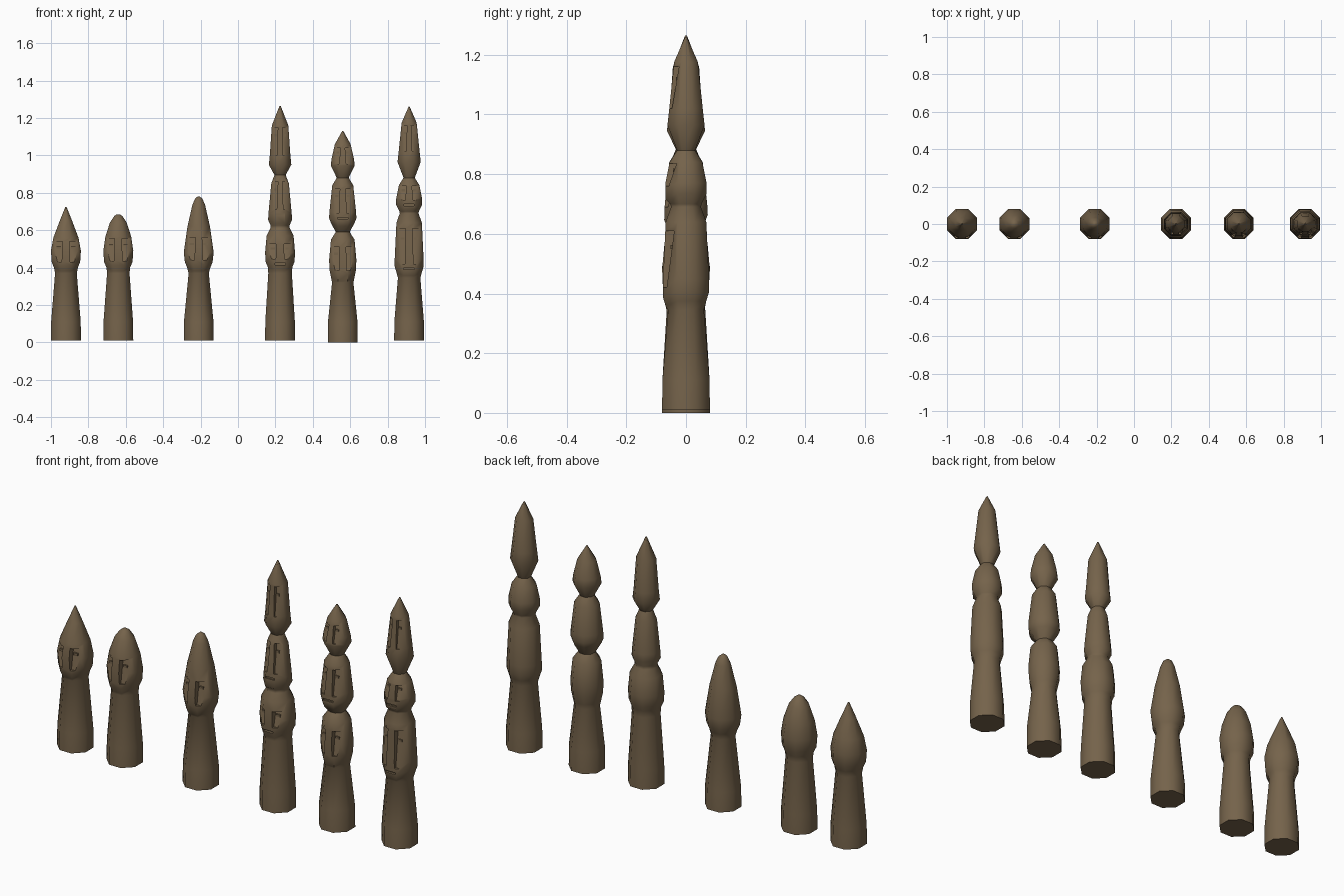
import bpy, bmesh, math
from mathutils import Vector

if "Cube" in bpy.data.objects:
    bpy.data.objects.remove(bpy.data.objects["Cube"])

wood = bpy.data.materials.new("dark brown wood")
wood.diffuse_color = (0.178, 0.125, 0.07, 1)
wood.use_nodes = True
wood.node_tree.nodes["Principled BSDF"].inputs["Base Color"].default_value = wood.diffuse_color


def add_object(name, bm, x):
    bmesh.ops.recalc_face_normals(bm, faces=bm.faces)
    me = bpy.data.meshes.new(name)
    bm.to_mesh(me)
    bm.free()
    me.materials.append(wood)
    ob = bpy.data.objects.new(name, me)
    ob.location.x = x
    bpy.context.collection.objects.link(ob)
    return ob


def radius_at(profile, z):
    for (r0, z0), (r1, z1) in zip(profile, profile[1:]):
        if z0 <= z <= z1:
            return r0 + (r1 - r0) * (z - z0) / (z1 - z0)
    return profile[-1][0]


def turned_body(profile, chins):
    """Eight-sided post; front corners of each chin ring hang lower."""
    bm = bmesh.new()
    rings = []
    for r, z in profile:
        ring = []
        for i in range(8):
            a = math.radians(22.5 + 45 * i)
            c = r / math.cos(math.radians(22.5))
            front = i in (5, 6)
            ring.append(bm.verts.new((c * math.cos(a), c * math.sin(a),
                                      z - (0.018 if front and z in chins else 0))))
        rings.append(ring)
    for lo, hi in zip(rings, rings[1:]):
        for i in range(8):
            j = (i + 1) % 8
            bm.faces.new((lo[i], lo[j], hi[j], hi[i]))
    bm.faces.new(rings[0][::-1])
    bm.faces.new(rings[-1])
    return bm


def block(bm, low, high):
    """Six-sided solid between two rectangles (x0, x1, y0, y1, z)."""
    vs = []
    for x0, x1, y0, y1, z in (low, high):
        vs += [bm.verts.new(p) for p in ((x0, y0, z), (x1, y0, z), (x1, y1, z), (x0, y1, z))]
    for f in ((3, 2, 1, 0), (4, 5, 6, 7), (0, 1, 5, 4), (1, 2, 6, 5), (2, 3, 7, 6), (3, 0, 4, 7)):
        bm.faces.new([vs[i] for i in f])


def smooth(ob):
    bpy.ops.object.select_all(action='DESELECT')
    ob.select_set(True)
    bpy.context.view_layer.objects.active = ob
    bpy.ops.object.shade_smooth_by_angle(angle=math.radians(46))


def totem(name, x, profile, chins, faces):
    body = add_object(name, turned_body(profile, chins), x)
    cut, eyes = bmesh.new(), bmesh.new()
    for lo, hi, mouth in faces:
        rl, rh = radius_at(profile, lo), radius_at(profile, hi)
        for s in (-1, 1):
            # sloping cheek hollow beside the nose, deepest below the brow
            def rect(r, inner, floor, z):
                a, b = sorted((s * inner * r, s * 1.0 * r))
                return (a, b, -0.13, floor * r, z)
            block(cut, rect(rl, 0.30, -0.84, lo), rect(rh, 0.27, -0.57, hi))
            # small raised eye
            z = lo + (hi - lo) * 0.72
            r = radius_at(profile, z)
            y = -0.66 * r
            a, b = sorted((s * 0.36 * r, s * 0.66 * r))
            block(eyes, (a, b, y - 0.004, y + 0.012, z - 0.007),
                  (a, b, y - 0.004, y + 0.012, z + 0.005))
        if mouth:
            z = lo - 0.03
            r = radius_at(profile, z)
            block(cut, (-0.4 * r, 0.4 * r, -0.13, -0.9 * r, z),
                  (-0.4 * r, 0.4 * r, -0.13, -0.9 * r, z + 0.009))
    cutter = add_object("carving_cutter", cut, x)
    cutter.hide_render = True
    mod = body.modifiers.new("carve", 'BOOLEAN')
    mod.operation, mod.solver, mod.object = 'DIFFERENCE', 'EXACT', cutter
    dg = bpy.context.evaluated_depsgraph_get()
    carved = bpy.data.meshes.new_from_object(body.evaluated_get(dg))
    body.modifiers.clear()
    body.data = carved
    bpy.data.objects.remove(cutter)
    smooth(body)
    add_object(name + "_eyes", eyes, x)


def foot(z):
    return [(0.08, z), (0.079, 0.11)]


# short single-face posts
totem("pointed_post", -0.92,
      foot(0.01) + [(0.058, 0.37), (0.064, 0.40), (0.076, 0.43), (0.08, 0.49), (0.067, 0.56),
                    (0.033, 0.65), (0.003, 0.725)],
      (0.40, 0.43), [(0.43, 0.54, False)])
totem("domed_post", -0.64,
      foot(0.01) + [(0.06, 0.37), (0.063, 0.40), (0.076, 0.43), (0.08, 0.49), (0.069, 0.565),
                    (0.045, 0.64), (0.022, 0.675), (0.008, 0.685)],
      (0.40, 0.43), [(0.435, 0.555, False)])
totem("tall_domed_post", -0.21,
      foot(0.01) + [(0.054, 0.37), (0.062, 0.40), (0.074, 0.43), (0.08, 0.48), (0.06, 0.62),
                    (0.034, 0.735), (0.02, 0.768), (0.006, 0.78)],
      (0.40, 0.43), [(0.44, 0.56, False)])

# tall three-face posts
totem("triple_post_left", 0.225,
      foot(0.01) + [(0.063, 0.37), (0.066, 0.405), (0.077, 0.43), (0.08, 0.48), (0.072, 0.57),
                    (0.052, 0.61), (0.05, 0.625), (0.064, 0.655), (0.062, 0.69), (0.047, 0.85),
                    (0.03, 0.895), (0.06, 0.95), (0.055, 1.0), (0.044, 1.16), (0.003, 1.265)],
      (0.405, 0.43, 0.655), [(0.445, 0.525, True), (0.71, 0.86, True), (1.0, 1.15, False)])
totem("triple_post_middle", 0.56,
      foot(0.0) + [(0.057, 0.32), (0.062, 0.345), (0.07, 0.385), (0.073, 0.44), (0.063, 0.55),
                   (0.037, 0.59), (0.064, 0.64), (0.073, 0.665), (0.071, 0.70), (0.056, 0.84),
                   (0.032, 0.88), (0.064, 0.945), (0.06, 0.98), (0.042, 1.06), (0.003, 1.13)],
      (0.345, 0.385, 0.64, 0.665), [(0.385, 0.51, False), (0.69, 0.82, True), (0.955, 1.04, False)])
totem("triple_post_right", 0.915,
      foot(0.01) + [(0.06, 0.345), (0.068, 0.375), (0.077, 0.405), (0.077, 0.45), (0.068, 0.64),
                    (0.05, 0.69), (0.052, 0.70), (0.069, 0.735), (0.069, 0.77), (0.055, 0.84),
                    (0.03, 0.88), (0.062, 0.965), (0.056, 1.02), (0.04, 1.175), (0.003, 1.26)],
      (0.375, 0.405, 0.735), [(0.42, 0.61, True), (0.76, 0.835, True), (1.02, 1.16, False)])
